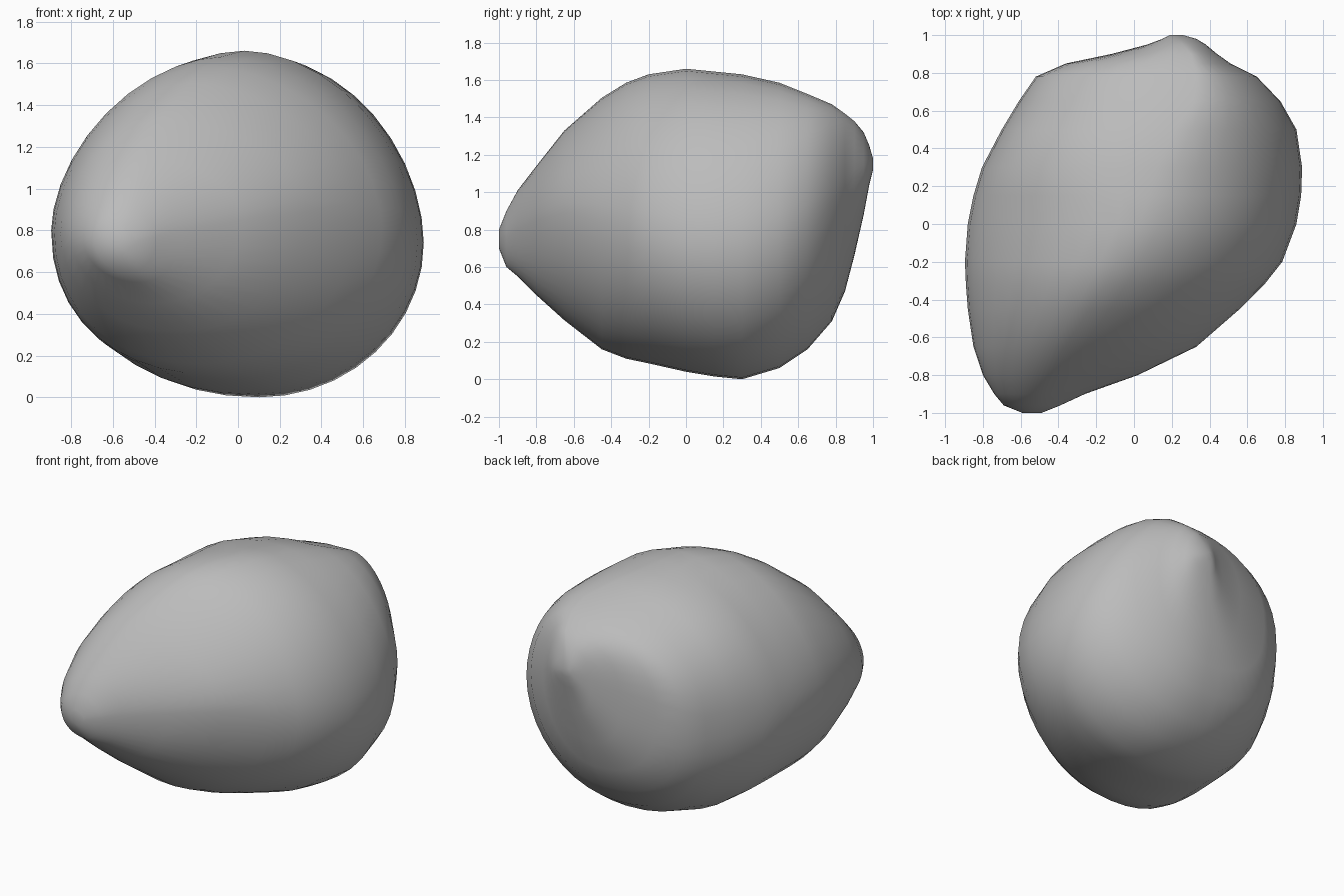
import bpy, bmesh, math

cube = bpy.data.objects.get("Cube")
if cube:
    bpy.data.objects.remove(cube, do_unlink=True)

SEGMENTS = 40

# Outline of the rock along its length: y, left x, right x, low z, high z
OUTLINE = [
    (-1, -.59, -.49, .70, .80), (-.96, -.69, -.39, .60, .90),
    (-.9, -.74, -.26, .55, 1.01), (-.8, -.80, .02, .45, 1.14),
    (-.65, -.85, .33, .315, 1.33), (-.45, -.88, .56, .16, 1.505),
    (-.32, -.89, .69, .11, 1.585), (-.2, -.895, .785, .085, 1.63),
    (0, -.88, .86, .04, 1.66), (.15, -.85, .885, .015, 1.645),
    (.3, -.805, .89, 0, 1.63), (.5, -.70, .86, .06, 1.585),
    (.65, -.61, .775, .16, 1.525), (.78, -.52, .65, .31, 1.47),
    (.85, -.36, .51, .47, 1.42), (.9, -.12, .44, .66, 1.38),
    (.95, .07, .38, .88, 1.32), (.98, .15, .33, 1.04, 1.25),
    (1, .19, .26, 1.12, 1.18),
]

# Shape of the slices: y, crest x, keel x, left flank z, right flank z,
# then the power that rounds the upper left and lower left quarters
# (below one is fuller, above one is flatter)
SHAPES = [
    (-1, -.55, -.55, .75, .75, 1, 1), (-.7, -.4, -.32, .78, .9, 1.12, 1),
    (-.4, -.2, -.15, .8, .83, 1.15, .9), (0, .03, .05, .8, .74, 1.12, .92),
    (.4, .15, .12, .76, .74, .86, .95), (.7, .35, .08, .77, .87, .82, .9),
    (.9, .3, .12, .98, 1.08, .8, .78), (1, .22, .22, 1.15, 1.15, .9, .9),
]
RIGHT_TOP_POWER = 1.08


def shape_at(y):
    """Blend the slice shape between neighbouring entries."""
    for a, b in zip(SHAPES, SHAPES[1:]):
        if y <= b[0]:
            t = (y - a[0]) / (b[0] - a[0])
            return [p + (q - p) * t for p, q in zip(a[1:], b[1:])]


def slice_points(y, left, right, low, high):
    """One closed slice made of four rounded quarters."""
    crest, keel, flank_left, flank_right, upper, lower = shape_at(y)
    points = []
    for i in range(SEGMENTS):
        angle = math.tau * i / SEGMENTS
        c, s = math.cos(angle), math.sin(angle)
        on_right, on_top = c >= 0, s >= 0
        if on_right:
            power = RIGHT_TOP_POWER if on_top else 1
        else:
            power = upper if on_top else lower
        # Each quarter runs from its flank to the crest or the keel
        cx = crest if on_top else keel
        cz = flank_right if on_right else flank_left
        x = cx + abs(c) ** power * ((right if on_right else left) - cx)
        z = cz + abs(s) ** power * ((high if on_top else low) - cz)
        points.append((x, y, z))
    return points


# Rock body: slices joined into one skin, with closed tips
bm = bmesh.new()
rings = [[bm.verts.new(p) for p in slice_points(*row)] for row in OUTLINE]
for a, b in zip(rings, rings[1:]):
    for i in range(SEGMENTS):
        j = (i + 1) % SEGMENTS
        bm.faces.new((a[i], a[j], b[j], b[i]))
bm.faces.new(rings[0])
bm.faces.new(rings[-1])
bmesh.ops.recalc_face_normals(bm, faces=bm.faces[:])
for face in bm.faces:
    face.smooth = True

mesh = bpy.data.meshes.new("rock")
bm.to_mesh(mesh)
bm.free()
rock = bpy.data.objects.new("rock", mesh)
bpy.context.collection.objects.link(rock)

# Stone colour
stone = bpy.data.materials.new("grey_stone")
stone.use_nodes = True
colour = (.5, .5, .5, 1)
stone.diffuse_color = colour
stone.node_tree.nodes["Principled BSDF"].inputs["Base Color"].default_value = colour
mesh.materials.append(stone)
